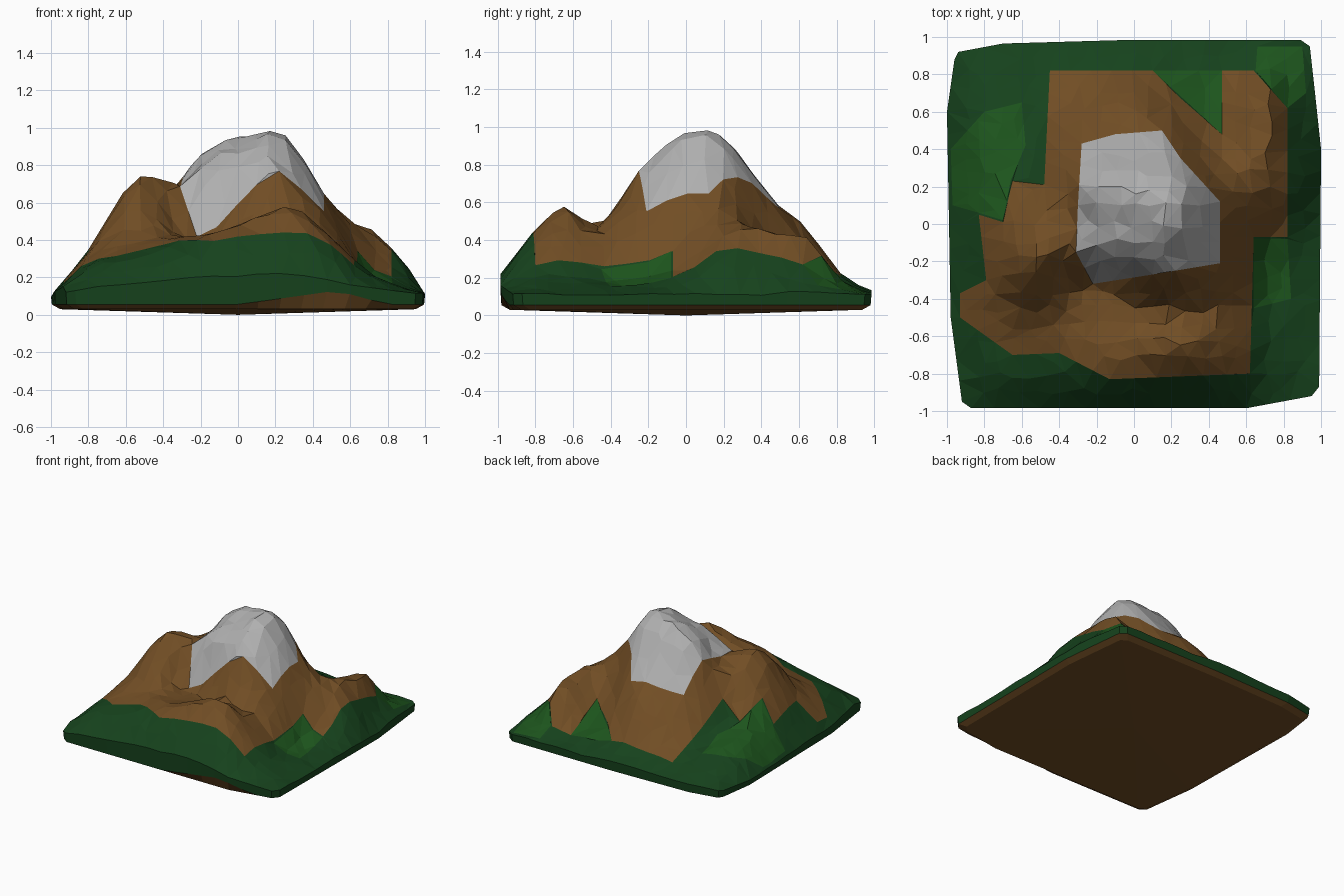
import bpy, random
from mathutils import Vector, geometry

if "Cube" in bpy.data.objects:
    bpy.data.objects.remove(bpy.data.objects["Cube"])

random.seed(4)

# Terrain cross-sections: heights at each x station, one row per y station
XS = [-1, -.8, -.54, -.3, -.14, .03, .2, .31, .45, .7, .85, 1]
SECTIONS = {
    -1.0: (.13, .16, .18, .19, .19, .20, .19, .17, .13, .11),
    -.82: (.24, .30, .36, .40, .42, .43, .43, .40, .20, .15),
    -.64: (.27, .36, .41, .43, .50, .57, .57, .46, .23, .16),
    -.47: (.31, .45, .41, .41, .42, .47, .46, .42, .20, .15),
    -.30: (.34, .66, .45, .46, .60, .71, .64, .52, .20, .15),
    -.15: (.35, .73, .69, .80, .83, .87, .77, .60, .22, .17),
    .02: (.34, .62, .69, .86, .91, .98, .89, .66, .33, .22),
    .20: (.30, .42, .73, .91, .94, .94, .85, .63, .44, .33),
    .45: (.27, .29, .50, .58, .63, .60, .46, .35, .46, .28),
    .65: (.22, .23, .31, .40, .45, .34, .26, .23, .41, .22),
    .82: (.16, .17, .20, .21, .22, .19, .17, .16, .19, .15),
    1.0: (.11, .11, .12, .12, .12, .11, .11, .11, .11, .11),
}
YS = list(SECTIONS)
ROWS = [(.10,) + r + (.11,) for r in SECTIONS.values()]


def curve(xs, vs, x):
    """Smooth curve through the points (xs, vs)."""
    x = min(max(x, xs[0]), xs[-1])
    n = len(xs)
    i = max(k for k in range(n - 1) if xs[k] <= x)

    def slope(k):
        a, b = max(k - 1, 0), min(k + 1, n - 1)
        return (vs[b] - vs[a]) / (xs[b] - xs[a])
    d = xs[i + 1] - xs[i]
    t = (x - xs[i]) / d
    return ((2*t**3 - 3*t*t + 1) * vs[i] + (t**3 - 2*t*t + t) * d * slope(i)
            + (3*t*t - 2*t**3) * vs[i + 1] + (t**3 - t*t) * d * slope(i + 1))


def height(x, y):
    return curve(YS, [curve(XS, r, x) for r in ROWS], y)


# Plan outlines of the land and of each ground cover
LAND = [(-.87, -.985), (.6, -.985), (.95, -.92), (.99, -.87), (1, .4), (.97, .68), (.94, .95),
        (.89, .985), (0, .985), (-.7, .965), (-.94, .92), (-.96, .88), (-1, .6), (-.98, -.5), (-.92, -.95)]
ROCK = [(-.45, .82), (.1, .82), (.24, .68), (.47, .48), (.47, .82), (.64, .82), (.82, .62), (.82, -.07),
        (.64, -.07), (.62, -.8), (-.13, -.83), (-.4, -.69), (-.65, -.7), (-.93, -.5), (-.93, -.37),
        (-.79, -.3), (-.83, .05), (-.7, .01), (-.65, .23), (-.48, .21)]
SNOW = [(-.28, .43), (-.1, .48), (.15, .5), (.25, .35), (.46, .12), (.46, -.21), (.1, -.27),
        (-.22, -.32), (-.31, -.15), (-.3, .1)]
MEADOWS = [
    [(-.98, .4), (-.8, .6), (-.6, .65), (-.58, .42), (-.66, .23), (-.7, .02), (-.83, .06), (-.97, .1)],
    [(.1, .82), (.47, .48), (.47, .82)],
    [(.65, .82), (.82, .62), (.92, .7), (.9, .95), (.66, .95)],
    [(.64, -.08), (.82, -.08), (.84, -.4), (.64, -.45)],
]


def densify(loop, step=.12):
    pts = []
    for a, b in zip(loop, loop[1:] + loop[:1]):
        a, b = Vector(a), Vector(b)
        n = max(1, round((b - a).length / step))
        pts += [a.lerp(b, i / n) for i in range(n)]
    return pts


def inside(p, loop):
    hit = False
    for (ax, ay), (bx, by) in zip(loop, loop[1:] + loop[:1]):
        if (ay > p.y) != (by > p.y) and p.x < (bx - ax) * (p.y - ay) / (by - ay) + ax:
            hit = not hit
    return hit


def make(name, verts, faces, colour):
    used = sorted({i for f in faces for i in f})
    remap = {v: i for i, v in enumerate(used)}
    me = bpy.data.meshes.new(name)
    me.from_pydata([verts[i] for i in used], [], [[remap[i] for i in f] for f in faces])
    ob = bpy.data.objects.new(name, me)
    bpy.context.collection.objects.link(ob)
    mat = bpy.data.materials.new(name)
    mat.diffuse_color = (*colour, 1)
    mat.use_nodes = True
    mat.node_tree.nodes["Principled BSDF"].inputs["Base Color"].default_value = mat.diffuse_color
    me.materials.append(mat)
    return ob


# Triangulate the plan so cover borders follow mesh edges
pts, edges = [], []
for loop in [LAND, ROCK, SNOW] + MEADOWS:
    d = densify(loop)
    s = len(pts)
    pts += d
    edges += [(s + i, s + (i + 1) % len(d)) for i in range(len(d))]
border = list(pts)
for i in range(-10, 11):
    for j in range(-10, 11):
        p = Vector((i * .09 + random.uniform(-.025, .025), j * .09 + random.uniform(-.025, .025)))
        if inside(p, LAND) and min((p - q).length for q in border) > .05:
            pts.append(p)
plan, _, tris, *_ = geometry.delaunay_2d_cdt(pts, edges, [], 1, 1e-4)
verts = [(p.x, p.y, height(p.x, p.y) + random.uniform(-.006, .006)) for p in plan]

# Sort the facets into ground covers
groups = {"snow": [], "rock": [], "meadow": [], "grass": []}
for t in tris:
    c = (plan[t[0]] + plan[t[1]] + plan[t[2]]) / 3
    kind = ("snow" if inside(c, SNOW) else "rock" if inside(c, ROCK)
            else "meadow" if any(inside(c, m) for m in MEADOWS) else "grass")
    groups[kind].append(t)

BROWN, GREEN, BRIGHT = (.165, .075, .018), (.008, .055, .012), (.012, .09, .012)
make("snow_cap", verts, groups["snow"], (.43, .43, .43))
make("rock_slopes", verts, groups["rock"], BROWN)
make("grass_slopes", verts, groups["grass"], GREEN)
make("bright_meadows", verts, groups["meadow"], BRIGHT)

# Rim and shallow underside, built as rings below the land edge
sides = {e for t in tris for e in zip(t, t[1:] + t[:1])}
rim = [e for e in sides if (e[1], e[0]) not in sides]
n = len(verts)
band = [(p.x * .995, p.y * .995, .055 + (.14 * max(0, min(p.x, 1.6 - 2 * p.x)) if p.y < -.8 else 0)) for p in plan]
lower = [(p.x * .95, p.y * .95, .03) for p in plan]
allv = verts + band + lower + [(0, 0, 0)]
make("grass_rim", allv, [(b, a, a + n, b + n) for a, b in rim], GREEN)
make("earth_base", allv, [(b + n, a + n, a + 2*n, b + 2*n) for a, b in rim]
     + [(b + 2*n, a + 2*n, 3*n) for a, b in rim], BROWN)
